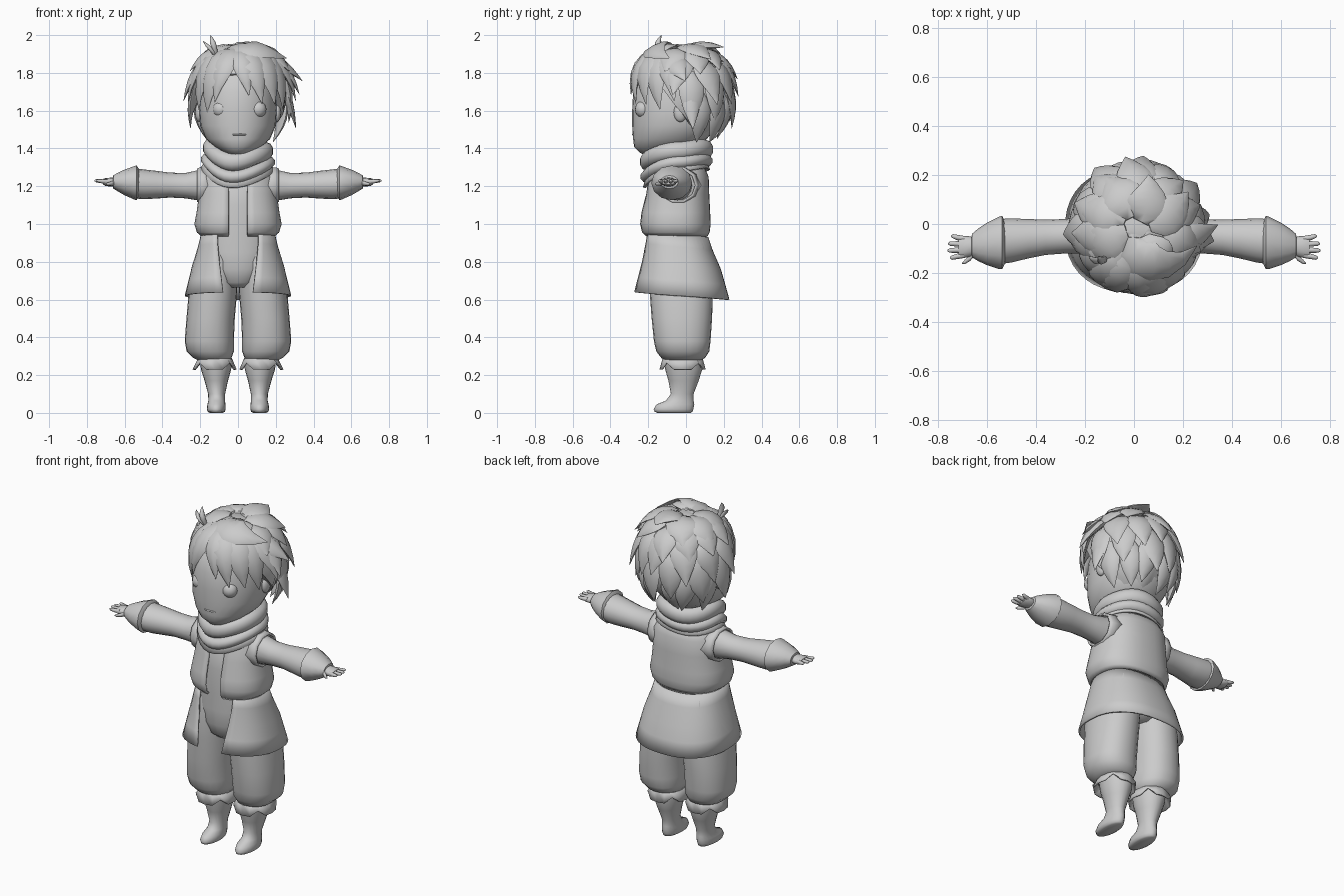
import bpy, bmesh, math, random
from math import sin, cos, radians, pi
from mathutils import Vector as V

random.seed(4)
grey = bpy.data.materials.new("plain grey")
grey.diffuse_color = (0.6, 0.6, 0.6, 1)


def build(name, groups, closed=True, caps=True, angle=40, thick=0):
    """Skin each group of rings into one smooth object."""
    bm = bmesh.new()
    for rings in groups:
        rows = [[bm.verts.new(p) for p in r] for r in rings]
        n = len(rows[0])
        for a, b in zip(rows, rows[1:]):
            for i in range(n if closed else n - 1):
                j = (i + 1) % n
                bm.faces.new((a[i], a[j], b[j], b[i]))
        if caps and closed:
            bm.faces.new(rows[0][::-1])
            bm.faces.new(rows[-1])
    bmesh.ops.recalc_face_normals(bm, faces=bm.faces)
    me = bpy.data.meshes.new(name)
    bm.to_mesh(me)
    bm.free()
    ob = bpy.data.objects.new(name, me)
    bpy.context.collection.objects.link(ob)
    me.materials.append(grey)
    if thick:
        m = ob.modifiers.new("thickness", 'SOLIDIFY')
        m.thickness, m.offset = thick, -1
    bpy.ops.object.select_all(action='DESELECT')
    ob.select_set(True)
    bpy.context.view_layer.objects.active = ob
    bpy.ops.object.shade_smooth_by_angle(angle=radians(angle))
    return ob


def pw(x, e):
    return math.copysign(abs(x) ** e, x)


def oval(c, u, v, n=16, e=1.0):
    return [V(c) + V(u) * pw(cos(2 * pi * i / n), e) + V(v) * pw(sin(2 * pi * i / n), e)
            for i in range(n)]


def upright(rows, n=20, e=1.0):
    """Rows of (z, cx, cy, rx, ry)."""
    return [oval((x, y, z), (rx, 0, 0), (0, ry, 0), n, e) for z, x, y, rx, ry in rows]


def sideways(rows, s, n=16):
    """Rows of (x, cy, cz, ry, rz), mirrored by s."""
    return [oval((s * x, y, z), (0, ry, 0), (0, 0, rz), n) for x, y, z, ry, rz in rows]


def wrap(rows, drop, n=36, e=0.85):
    """Garment open at the front: rows of (z, cy, rx, ry, half gap)."""
    out = []
    for z, cy, rx, ry, gap in rows:
        a0 = math.asin((gap / rx) ** (1 / e))
        ring = []
        for i in range(n + 1):
            a = a0 + (2 * pi - 2 * a0) * i / n
            ring.append((rx * pw(sin(a), e), cy - ry * pw(cos(a), e), z - drop * (1 - cos(a)) / 2))
        out.append(ring)
    return out


def ball(name, c, r):
    rows = [(c[2] + r[2] * cos(pi * k / 10), c[0], c[1],
             r[0] * sin(pi * k / 10) + 1e-4, r[1] * sin(pi * k / 10) + 1e-4) for k in range(11)]
    build(name, [upright(rows, 16)], angle=80)


# Inner body and neck
build("torso", [upright([(.665, 0, -.035, .07, .12), (.69, 0, -.035, .12, .15), (.76, 0, -.04, .17, .165),
      (.85, 0, -.048, .19, .163), (.95, 0, -.05, .19, .157), (1.1, 0, -.05, .19, .165),
      (1.24, 0, -.045, .18, .145), (1.31, 0, -.045, .1, .1), (1.45, 0, -.05, .08, .09)], 24, .9)])

# Vest with open front, and long coat skirt below it
build("vest", [wrap([(.935, -.05, .195, .165, .05), (.955, -.055, .218, .18, .05), (1.0, -.057, .232, .188, .05),
      (1.06, -.055, .22, .183, .05), (1.16, -.045, .207, .168, .05), (1.25, -.04, .2, .16, .055),
      (1.295, -.04, .17, .14, .06), (1.335, -.045, .1, .1, .06)], 0)], closed=False, thick=.012)
build("coat_skirt", [wrap([(.97, -.052, .195, .17, .11), (.9, -.045, .212, .187, .11),
      (.8, -.03, .243, .215, .1), (.72, -.027, .262, .235, .09), (.64, -.025, .282, .255, .08)],
      .04)], closed=False, thick=.01)

# Trousers, boots and turned boot cuffs
for s, side in ((1, "left"), (-1, "right")):
    build(side + "_trouser_leg", [upright([(.275, s * .13, -.015, .075, .085), (.29, s * .135, -.015, .1, .115),
          (.325, s * .147, -.017, .125, .14), (.38, s * .152, -.02, .13, .15), (.5, s * .145, -.022, .128, .16),
          (.65, s * .132, -.025, .128, .168), (.8, s * .115, -.035, .11, .165),
          (.9, s * .1, -.04, .09, .145)], 24, .9)])
    build(side + "_boot", [upright([(.29, s * .118, -.015, .085, .1), (.23, s * .116, -.012, .08, .098),
          (.17, s * .115, -.013, .062, .08), (.1, s * .113, -.02, .045, .06), (.065, s * .113, -.033, .044, .073),
          (.045, s * .114, -.056, .048, .1), (.02, s * .115, -.066, .05, .105),
          (.006, s * .115, -.066, .045, .1), (0, s * .115, -.064, .035, .088)], 20)], angle=60)
    cuff = upright([(.295, s * .122, -.018, .075, .09), (.285, s * .122, -.018, .092, .107),
                    (.235, s * .124, -.018, .116, .122)], 16)
    cuff[-1] = [p + V((0, 0, .03 if i % 4 == 2 else -.004)) for i, p in enumerate(cuff[-1])]
    build(side + "_boot_cuff", [cuff], caps=False, thick=.008)

    # Armhole edge, sleeve, flared cuff and hand
    build(side + "_armhole", [sideways([(.15, -.04, 1.205, .12, .1), (.2, -.042, 1.205, .108, .1),
          (.218, -.043, 1.205, .1, .092)], s, 10)], caps=False, thick=.01)
    build(side + "_sleeve", [sideways([(.12, -.045, 1.21, .08, .095), (.2, -.045, 1.205, .076, .082),
          (.28, -.05, 1.203, .07, .067), (.36, -.054, 1.206, .072, .066), (.43, -.06, 1.208, .08, .073),
          (.5, -.067, 1.21, .09, .079), (.55, -.072, 1.216, .092, .08)], s)])
    build(side + "_sleeve_cuff", [sideways([(.525, -.074, 1.218, .085, .075), (.537, -.075, 1.218, .108, .092),
          (.55, -.077, 1.218, .107, .088), (.6, -.081, 1.22, .086, .068), (.635, -.085, 1.222, .066, .05),
          (.66, -.088, 1.222, .048, .035), (.662, -.09, 1.222, .035, .028)], s, 12)])
    palm = sideways([(.63, -.09, 1.222, .028, .024), (.67, -.092, 1.222, .042, .024),
                     (.7, -.094, 1.222, .046, .021), (.715, -.094, 1.224, .042, .015)], s, 12)
    fingers = []
    for y0, y1, tip in ((-.06, -.05, .745), (-.082, -.08, .757), (-.105, -.108, .76), (-.127, -.137, .75)):
        fingers.append(sideways([(.69, y0, 1.225, .011, .012), (.72, (y0 + y1) / 2, 1.226, .011, .011),
                                 (tip - .008, y1, 1.229, .009, .008), (tip, y1, 1.23, .003, .003)], s, 8))
    fingers.append(sideways([(.65, -.115, 1.22, .016, .014), (.668, -.138, 1.215, .013, .012),
                             (.69, -.155, 1.212, .009, .008), (.7, -.16, 1.212, .003, .003)], s, 8))
    build(side + "_hand", [palm] + fingers, angle=60)


# Scarf: draped bib plus two rolls, all dipping at the front
def scarf(z, rx, ry, dip):
    out = []
    for i in range(32):
        a = 2 * pi * i / 32
        f = max(0, cos(a)) ** 1.7
        out.append((rx * sin(a), -.05 - ry * cos(a), z - dip * f + .008 * sin(3 * a)))
    return out


def roll(name, z, rx, ry, w, h, dip):
    rings = [scarf(z + h * cos(2 * pi * k / 10), rx + w * sin(2 * pi * k / 10),
                   ry + w * sin(2 * pi * k / 10), dip) for k in range(11)]
    build(name, [rings], caps=False, angle=60)


build("scarf_bib", [[scarf(1.36, .13, .13, .05), scarf(1.315, .18, .165, .08),
                     scarf(1.29, .2, .178, .095)]], caps=False, thick=.01)
roll("scarf_lower_roll", 1.335, .155, .15, .042, .035, .085)
roll("scarf_upper_roll", 1.395, .15, .158, .038, .047, .065)

# Head, ears, eyes and mouth
build("head", [upright([(1.355, 0, -.13, .03, .06), (1.375, 0, -.13, .07, .11), (1.41, 0, -.11, .125, .165),
      (1.45, 0, -.085, .17, .195), (1.52, 0, -.06, .2, .225), (1.6, 0, -.05, .205, .235),
      (1.7, 0, -.05, .2, .23), (1.8, 0, -.045, .17, .195), (1.87, 0, -.04, .1, .11)], 28, .95)], angle=60)
for s, side in ((1, "left"), (-1, "right")):
    ball(side + "_eye", (.008 + s * .097, -.228, 1.607), (.045, .042, .045))
    ball(side + "_ear", (s * .205, -.03, 1.59), (.022, .035, .05))
ball("mouth", (.005, -.27, 1.473), (.045, .016, .007))

# Hair: rounded cap, fuller above than below, with jagged locks laid over it
MID = V((.015, -.015, 1.68))


def scalp(a, p, s=1.0):
    a, p = radians(a), radians(p)
    r = pw(sin(p), .82 if p < pi / 2 else 1.15)
    depth = .275 if cos(a) > 0 else .245
    return MID + s * V((.242 * r * sin(a), -depth * r * cos(a), .268 * pw(cos(p), .9)))


def cap_edge(a):
    """How far down the cap reaches at each bearing."""
    d = abs((a + 180) % 360 - 180)
    return 66 if d < 50 else min(145, 66 + (d - 50) * 1.1)


cap = []
for k in range(1, 13):
    cap.append([scalp(a, max(2, cap_edge(a) * k / 12), .97 + .02 * sin(radians(a * 9)))
                for a in range(0, 360, 9)])
build("hair_cap", [cap], angle=60)


def lock(a0, a1, p0, p1, w, flare, t=.024):
    """One tapering strand running down the scalp and flicking outward at its tip."""
    rings = []
    for k, width in enumerate((.4, .85, 1, .95, .75, .42, .02)):
        f = k / 6
        a, p = a0 + (a1 - a0) * f, p0 + (p1 - p0) * f
        c = scalp(a, p, .97 + .03 * sin(pi * f) + flare * f ** 2.2)
        out = (scalp(a, p) - MID).normalized()
        run = scalp(a + (a1 - a0) * .02, p + (p1 - p0) * .02) - scalp(a, p)
        across = out.cross(run).normalized()
        rings.append(oval(c, across * w * width, out * t * width, 8))
    return rings


# Fringe parted above the brow
fringe = [(-14, -34, 18, 96, .065, .06), (-28, -48, 20, 106, .07, .07), (-48, -66, 22, 104, .07, .07),
          (-68, -84, 25, 96, .07, .2), (-4, 10, 22, 90, .06, .05), (6, 27, 20, 97, .07, .06),
          (28, 46, 22, 98, .075, .07), (48, 64, 25, 103, .07, .08), (66, 82, 25, 94, .07, .25)]
build("fringe", [lock(*f) for f in fringe], angle=60)

# Staggered rows of flicked tufts round the sides and back
tufts = []
for row, (first, p0, p1, w) in enumerate(((78, 26, 72, .075), (88, 44, 93, .075),
                                          (100, 64, 114, .07), (112, 88, 138, .06))):
    count = 7 - row // 2
    for i in range(count):
        a = first + (360 - 2 * first) * i / (count - 1)
        j = random.uniform(-6, 6)
        flare = random.uniform(.2, .34) - .06 * max(0, -cos(radians(a)))
        tufts.append(lock(a, a + j * 2, p0 + j, p1 + j, w, flare))
tufts += [lock(72, 92, 40, 80, .06, .4), lock(98, 100, 80, 116, .05, .42), lock(265, 262, 80, 112, .05, .25)]
build("back_tufts", tufts, angle=60)

# Broad crown locks and the small upright sprig
build("crown_locks", [lock(-20, 75, 6, 55, .085, .25), lock(150, 168, 4, 42, .085, .28),
      lock(205, 212, 8, 58, .09, .16), lock(105, 125, 8, 56, .08, .24),
      lock(285, 292, 8, 66, .085, .1), lock(20, 45, 6, 55, .095, .04), lock(245, 252, 10, 64, .08, .18)], angle=60)
sprig = []
for x1, z1, w in ((-.145, 2.0, .016), (-.185, 1.97, .014)):
    sprig.append([oval((-.115 + (x1 + .115) * f, -.13 - .02 * sin(pi * f), 1.88 + (z1 - 1.88) * f ** .8),
                       (w * r, 0, 0), (0, w * r, 0), 8)
                  for f, r in ((0, .5), (.3, .9), (.6, 1), (.85, .5), (1, .02))])
build("hair_sprig", sprig, angle=60)
